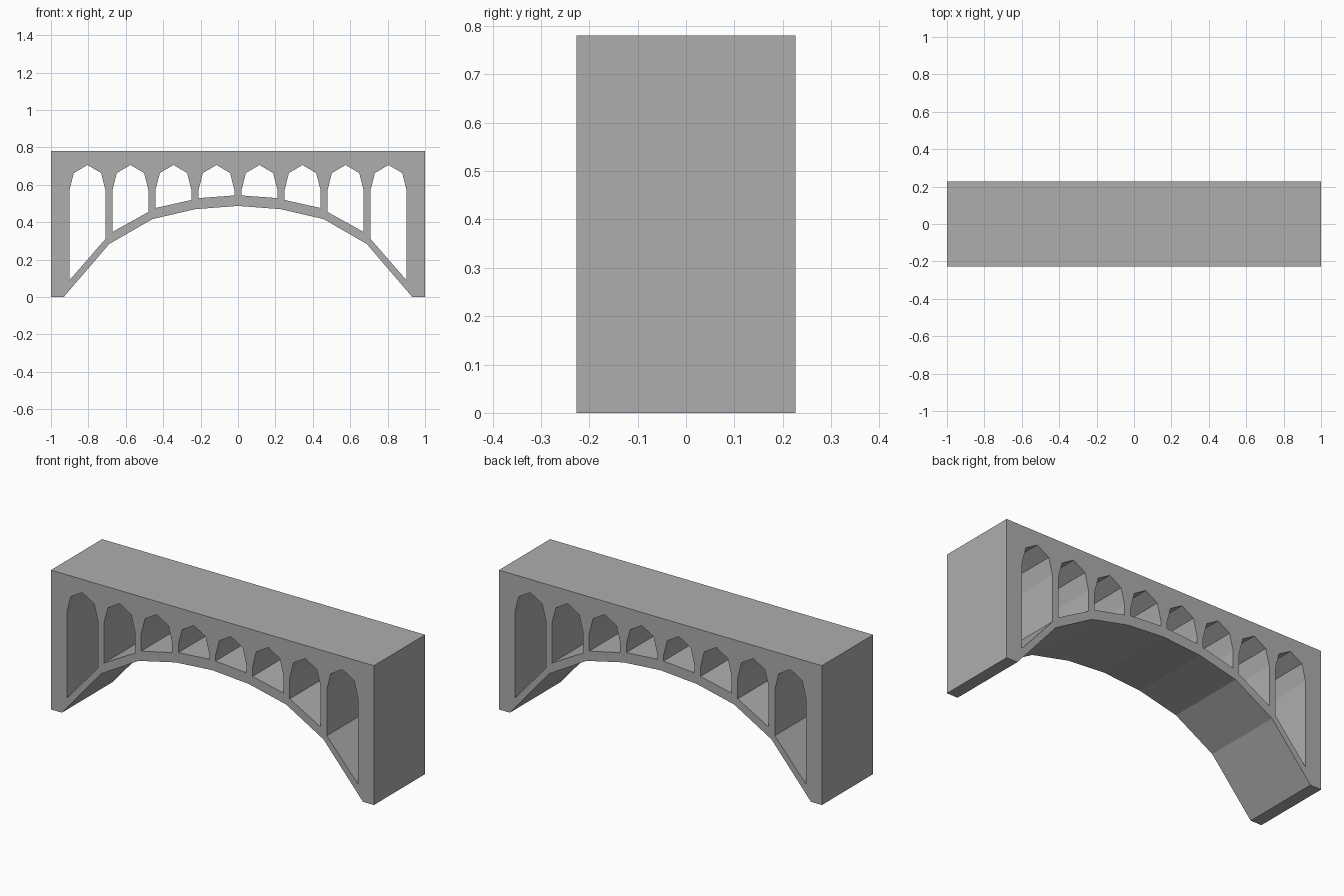
import bpy
import bmesh
from math import radians
from mathutils import Matrix

cube = bpy.data.objects.get("Cube")
if cube:
    bpy.data.objects.remove(cube, do_unlink=True)

HALF_DEPTH = 0.2265
TOP = 0.78
BAY = 0.23          # spacing of the openings
HALF_OPENING = 0.096

stone = bpy.data.materials.new("grey stone")
stone.use_nodes = True
colour = (0.42, 0.42, 0.42, 1)
stone.diffuse_color = colour
stone.node_tree.nodes["Principled BSDF"].inputs["Base Color"].default_value = colour

curve = bpy.data.curves.new("bridge_profile", "CURVE")
curve.dimensions = "2D"
curve.fill_mode = "BOTH"
curve.extrude = HALF_DEPTH


def add_loop(points):
    spline = curve.splines.new("POLY")
    spline.points.add(len(points) - 1)
    for point, (x, z) in zip(spline.points, points):
        point.co = (x, z, 0, 1)
    spline.use_cyclic_u = True


# Outline: deck, end walls and the faceted main arch
half = [(1, TOP), (1, 0), (0.932, 0), (0.688, 0.284), (0.457, 0.417), (0.227, 0.47)]
add_loop(half + [(0, 0.487)] + [(-x, z) for x, z in reversed(half)])

# Small arched openings, with sills following the main arch (inner, outer heights)
sills = [(0.543, 0.529), (0.519, 0.476), (0.455, 0.348), (0.31, 0.09)]
for side in (-1, 1):
    for i, (inner, outer) in enumerate(sills):
        centre = BAY * (i + 0.5)
        opening = [(-HALF_OPENING, inner), (-HALF_OPENING, 0.572), (-0.073, 0.663),
                   (0, 0.706), (0.073, 0.663), (HALF_OPENING, 0.572), (HALF_OPENING, outer)]
        add_loop([(side * (centre + x), z) for x, z in opening])

# Turn the extruded profile into an upright mesh
bridge = bpy.data.objects.new("bridge", curve)
bpy.context.collection.objects.link(bridge)
bpy.ops.object.select_all(action="DESELECT")
bridge.select_set(True)
bpy.context.view_layer.objects.active = bridge
bpy.ops.object.convert(target="MESH")
bridge = bpy.context.view_layer.objects.active
bridge.name = "bridge"
mesh = bridge.data
mesh.transform(Matrix.Rotation(radians(90), 4, "X"))

# Weld the caps to the walls
bm = bmesh.new()
bm.from_mesh(mesh)
bmesh.ops.remove_doubles(bm, verts=bm.verts, dist=0.0005)
bmesh.ops.recalc_face_normals(bm, faces=bm.faces)
for face in bm.faces:
    face.smooth = False
    face.material_index = 0
bm.to_mesh(mesh)
bm.free()
mesh.materials.clear()
mesh.materials.append(stone)
